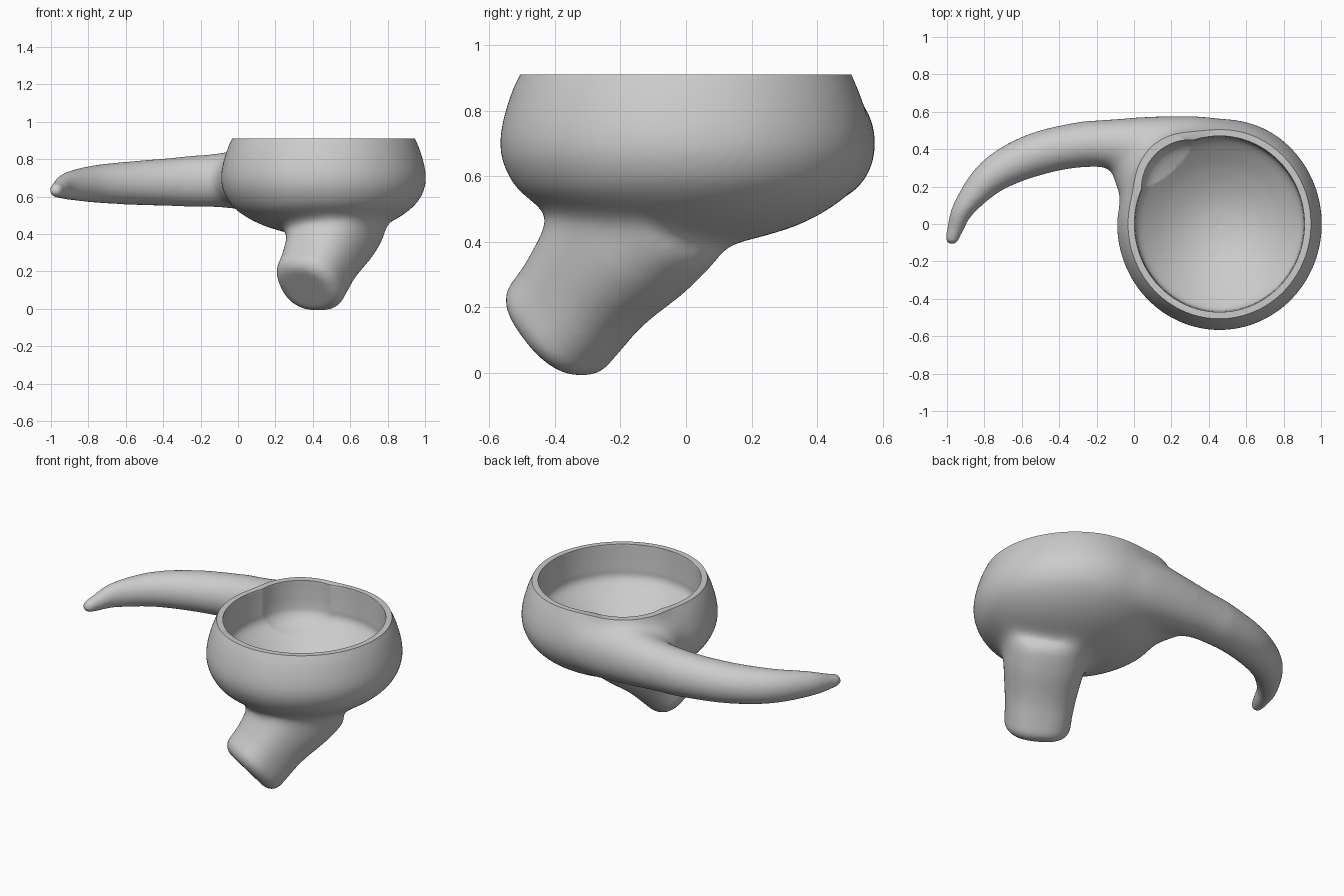
import bpy, bmesh, math
from mathutils import Vector

if "Cube" in bpy.data.objects:
    bpy.data.objects.remove(bpy.data.objects["Cube"])

clay = bpy.data.materials.new("grey clay")
clay.diffuse_color = (0.6, 0.6, 0.6, 1)
clay.use_nodes = True
clay.node_tree.nodes["Principled BSDF"].inputs["Base Color"].default_value = clay.diffuse_color
RIM = 0.91
X, Y, Z = Vector((1, 0, 0)), Vector((0, 1, 0)), Vector((0, 0, 1))


def add_rings(bm, rings):
    """Skin a list of closed rings and cap both ends."""
    vs = [[bm.verts.new(p) for p in r] for r in rings]
    n = len(vs[0])
    for a, b in zip(vs, vs[1:]):
        for i in range(n):
            j = (i + 1) % n
            bm.faces.new((a[i], a[j], b[j], b[i]))
    bm.faces.new(vs[0][::-1])
    bm.faces.new(vs[-1])


def ring(c, u, v, ru, rv, n=48, power=2.0):
    pts = []
    for i in range(n):
        a = 2 * math.pi * i / n
        ca, sa = math.cos(a), math.sin(a)
        x = math.copysign(abs(ca) ** (2 / power), ca)
        y = math.copysign(abs(sa) ** (2 / power), sa)
        pts.append(c + u * (x * ru) + v * (y * rv))
    return pts


def spline(pts, steps=6):
    """Catmull-Rom through tuples of any length."""
    p = [pts[0]] + list(pts) + [pts[-1]]
    out = []
    for k in range(1, len(p) - 2):
        for s in range(steps):
            t = s / steps
            out.append([0.5 * (2 * b + (c - a) * t + (2 * a - 5 * b + 4 * c - d) * t * t
                               + (3 * b - a - 3 * c + d) * t ** 3)
                        for a, b, c, d in zip(*p[k - 1:k + 3])])
    return out + [list(pts[-1])]


def add_round(bm, profile, cx=0.457, cy=0.0, sx=0.965):
    """Turned shape from (radius, height) points."""
    add_rings(bm, [ring(Vector((cx, cy, z)), X, Y, max(r, .004) * sx, max(r, .004), 96)
                   for r, z in spline(profile)])


def make(name, bm):
    bmesh.ops.recalc_face_normals(bm, faces=bm.faces)
    me = bpy.data.meshes.new(name)
    bm.to_mesh(me)
    bm.free()
    ob = bpy.data.objects.new(name, me)
    bpy.context.collection.objects.link(ob)
    me.materials.append(clay)
    return ob


def apply(ob):
    bpy.ops.object.select_all(action='DESELECT')
    bpy.context.view_layer.objects.active = ob
    ob.select_set(True)
    bpy.ops.object.convert(target='MESH')


def ramp(v, lo, hi):
    t = min(1, max(0, (v - lo) / (hi - lo)))
    return t * t * (3 - 2 * t)


body = bmesh.new()
# Round bowl, closed above the rim until it is cut
add_round(body, [(0, .385), (.12, .39), (.22, .41), (.33, .445), (.42, .487), (.50, .545),
                 (.55, .62), (.567, .70), (.55, .80), (.506, .91), (.43, 1.0), (0, 1.07)])
# Swelling of the wall where the tail meets the bowl
add_round(body, [(0, .54), (.2, .56), (.29, .64), (.315, .74), (.315, .84), (.30, .91),
                 (.26, 1.0), (0, 1.05)], .30, .19, 1)
# Web in the crook between tail and bowl
add_round(body, [(0, .535), (.08, .55), (.155, .62), (.18, .69), (.155, .77), (.08, .84),
                 (0, .86)], .035, .28, .85)

# Curved tail: x, y, z, horizontal radius, vertical radius
tail = spline([(-.978, -.106, .630, .012, .012), (-.975, -.09, .633, .031, .033),
               (-.957, -.03, .640, .042, .047), (-.907, .09, .658, .060, .074),
               (-.76, .255, .668, .093, .100), (-.55, .364, .673, .113, .117),
               (-.30, .422, .680, .120, .132), (-.05, .430, .689, .140, .157),
               (.20, .415, .700, .168, .185), (.40, .39, .70, .183, .19),
               (.60, .32, .70, .185, .18)])
rings = []
for i, t in enumerate(tail):
    a, b = tail[max(i - 1, 0)], tail[min(i + 1, len(tail) - 1)]
    side = Vector((a[1] - b[1], b[0] - a[0], 0)).normalized()
    rings.append(ring(Vector(t[:3]), side, Z, t[3], t[4]))
add_rings(body, rings)

# Slanted stub leg with a rounded end, thickening upwards
axis = Vector((.6, 1, 1)).normalized()
side = axis.cross(Z).normalized()
up = side.cross(axis)
foot = Vector((.362, -.430, .104))
B = 0.07
leg = [(B * (1 - math.sin(a)), .187 - B * (1 - math.cos(a)), 0)
       for a in [math.pi / 2 * (1 - k / 8) for k in range(9)]]
leg += [(.14, .190, .008), (.22, .203, .024), (.30, .216, .034), (.42, .232, .034),
        (.6, .232, .034)]
add_rings(body, [ring(foot + axis * d + up * s, side, up, r, r, 48, 2.4) for d, r, s in leg])

bowl = make("bowl_with_tail_and_leg", body)
m = bowl.modifiers.new("fuse", 'REMESH')
m.mode, m.voxel_size = 'VOXEL', 0.013
apply(bowl)

# Blend the joints strongly, the rest only a little
joint = bowl.vertex_groups.new(name="joints")
for v in bowl.data.vertices:
    p = v.co
    w_tail = ramp(p.x, -.28, -.12) * (1 - ramp(p.x, .45, .75)) * ramp(p.y, .0, .15)
    w_tail *= ramp(p.z, .42, .5)
    d = (p - foot).dot(axis)
    r = ((p - foot) - axis * d).length
    w_leg = ramp(d, .13, .24) * (1 - ramp(r, .30, .42)) * (1 - ramp(p.z, .52, .6))
    joint.add([v.index], max(w_tail, w_leg), 'REPLACE')
m = bowl.modifiers.new("blend", 'SMOOTH')
m.factor, m.iterations, m.vertex_group = 0.5, 130, "joints"
m = bowl.modifiers.new("soften", 'SMOOTH')
m.factor, m.iterations = 0.5, 5
apply(bowl)

# Hollow inside: upright wall above a shallow dish
cav = bmesh.new()
add_round(cav, [(r, .48 + .22 * (r / .462) ** 2) for r in (0, .1, .2, .3, .38, .44)]
          + [(.463, .715), (.466, .76), (.469, .83), (.471, .91), (.471, .96), (0, .97)])
cavity = make("cavity_cutter", cav)
cav = bmesh.new()
add_round(cav, [(0, .60), (.1, .62), (.2, .665), (.245, .71), (.257, .76), (.26, .84), (.26, .91),
                (.26, .955), (0, .965)], .30, .19, 1)
swell = make("cavity_swelling_cutter", cav)
# Flat rim
cav = bmesh.new()
bmesh.ops.create_cube(cav, size=3)
bmesh.ops.translate(cav, verts=cav.verts, vec=(0, 0, RIM + 1.5))
top = make("rim_cutter", cav)
for c in (cavity, swell, top):
    m = bowl.modifiers.new("cut", 'BOOLEAN')
    m.operation, m.object, m.solver = 'DIFFERENCE', c, 'EXACT'
apply(bowl)
for c in (cavity, swell, top):
    bpy.data.objects.remove(c)

apply(bowl)
bpy.ops.object.shade_smooth_by_angle(angle=math.radians(40))
